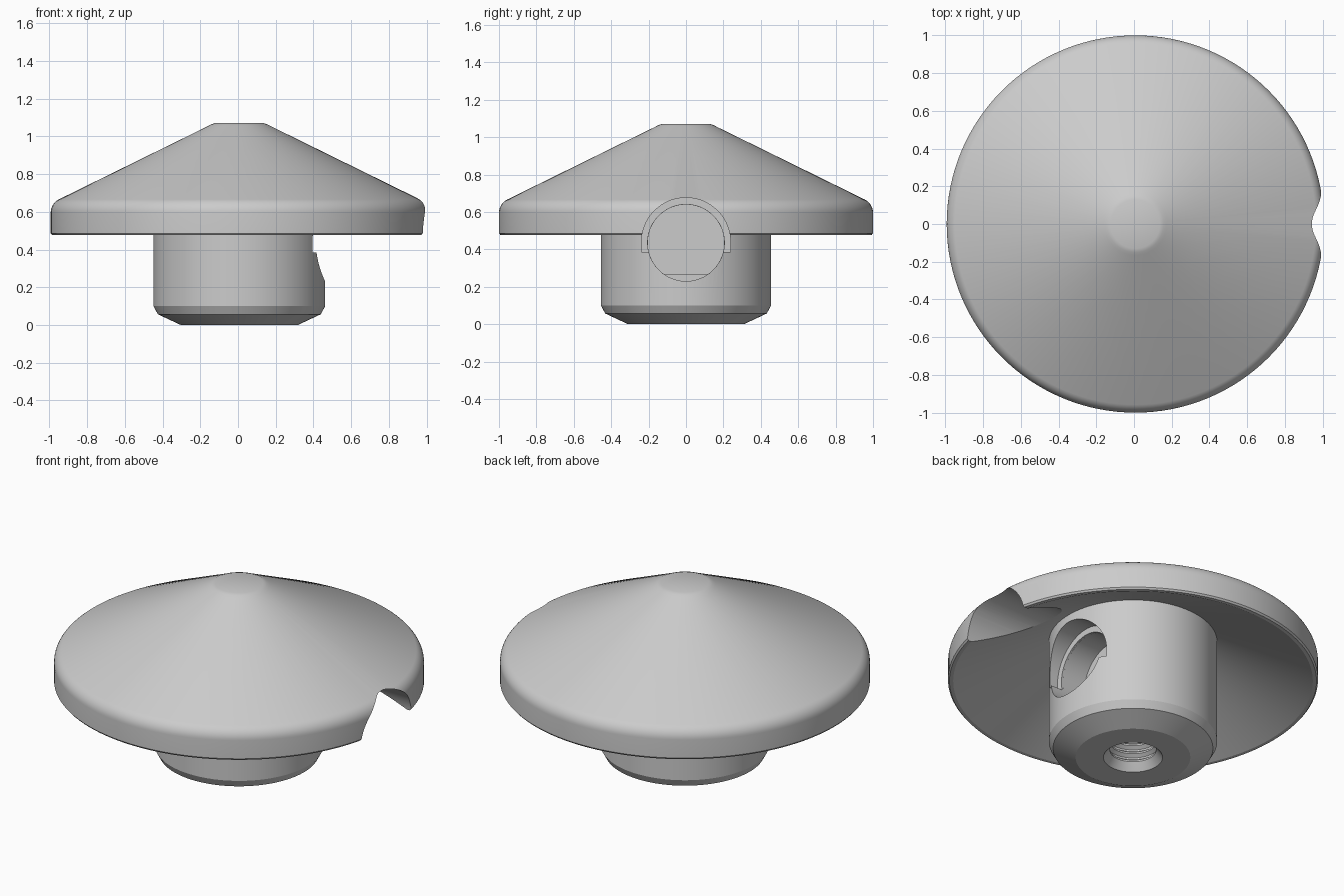
import bpy
import bmesh
import math

SEG = 128
AXIS_X = 0.007   # axis of revolution, offset so the notched cap is centred

if "Cube" in bpy.data.objects:
    bpy.data.objects.remove(bpy.data.objects["Cube"], do_unlink=True)

grey = bpy.data.materials.new("plain grey")
grey.use_nodes = True
colour = (0.6, 0.6, 0.6, 1)
grey.diffuse_color = colour
grey.node_tree.nodes["Principled BSDF"].inputs["Base Color"].default_value = colour


def finish(name, bm):
    bmesh.ops.recalc_face_normals(bm, faces=bm.faces)
    mesh = bpy.data.meshes.new(name)
    bm.to_mesh(mesh)
    bm.free()
    mesh.materials.append(grey)
    obj = bpy.data.objects.new(name, mesh)
    bpy.context.collection.objects.link(obj)
    return obj


def lathe(name, profile):
    """Spin (radius, z) points that begin and end on the axis."""
    bm = bmesh.new()
    verts = [bm.verts.new((r, 0, z)) for r, z in profile]
    edges = [bm.edges.new(pair) for pair in zip(verts, verts[1:])]
    bmesh.ops.spin(bm, geom=verts + edges, cent=(0, 0, 0), axis=(0, 0, 1),
                   angle=math.tau, steps=SEG, use_merge=True)
    bmesh.ops.remove_doubles(bm, verts=bm.verts, dist=1e-5)
    obj = finish(name, bm)
    obj.location.x = AXIS_X
    return obj


def arc(radius, z, start, end, steps):
    """Points (y, z) on a circle, angles in degrees."""
    angles = [math.radians(start + (end - start) * i / steps) for i in range(steps + 1)]
    return [(radius * math.cos(a), z + radius * math.sin(a)) for a in angles]


def prism(name, outline, x0, x1):
    """Extrude a (y, z) outline along x."""
    bm = bmesh.new()
    face = bm.faces.new([bm.verts.new((x0, y, z)) for y, z in outline])
    moved = bmesh.ops.extrude_face_region(bm, geom=[face])["geom"]
    bmesh.ops.translate(bm, vec=(x1 - x0, 0, 0),
                        verts=[v for v in moved if isinstance(v, bmesh.types.BMVert)])
    obj = finish(name, bm)
    obj.hide_render = True
    return obj


# Threaded blind hole, from the closed end down to the mouth
thread = [(0, 0.42), (0.125, 0.42)]
for i in range(7):
    z = 0.38 - i * 0.05
    thread += [(0.145, z), (0.145, z - 0.01), (0.125, z - 0.025), (0.125, z - 0.035)]
thread += [(0.14, 0.025), (0.16, 0)]

# Stem, hollow underside, rim, rounded shoulder, cone and flat tip
stem = [(0.31, 0), (0.432, 0.057), (0.455, 0.1), (0.455, 0.72)]
shoulder = [(0.92 + y, z) for y, z in arc(0.08, 0.595, 0, 62, 8)]
cap = [(0.972, 0.476), (0.992, 0.476), (1.0, 0.486)] + shoulder
tip = [(0.165, 1.055), (0.15, 1.063), (0.13, 1.07), (0, 1.07)]
body = lathe("cap_with_stem", thread + stem + cap + tip)

# Arched relief through the rim, and the stepped bore in the stem
relief = prism("relief_cutter", arc(0.238, 0.438, 0, 180, 48)
               + [(-0.238, 0.385), (0.238, 0.385)], 0.34, 1.2)
bore = prism("bore_cutter", arc(0.205, 0.435, 0, 357.5, 71), 0.33, 1.2)
dip = math.degrees(math.asin((0.435 - 0.265) / 0.205))
deep = prism("deep_bore_cutter", arc(0.2045, 0.435, -dip, 180 + dip, 64), 0.18, 0.5)

bpy.context.view_layer.objects.active = body
for cutter in (relief, bore, deep):
    mod = body.modifiers.new(cutter.name, "BOOLEAN")
    mod.operation = "DIFFERENCE"
    mod.solver = "EXACT"
    mod.object = cutter
    bpy.ops.object.modifier_apply(modifier=mod.name)
    bpy.data.objects.remove(cutter, do_unlink=True)

# Smooth the round surfaces and keep the machined edges crisp
bpy.ops.object.select_all(action="DESELECT")
body.select_set(True)
bpy.ops.object.shade_smooth_by_angle(angle=math.radians(25))
